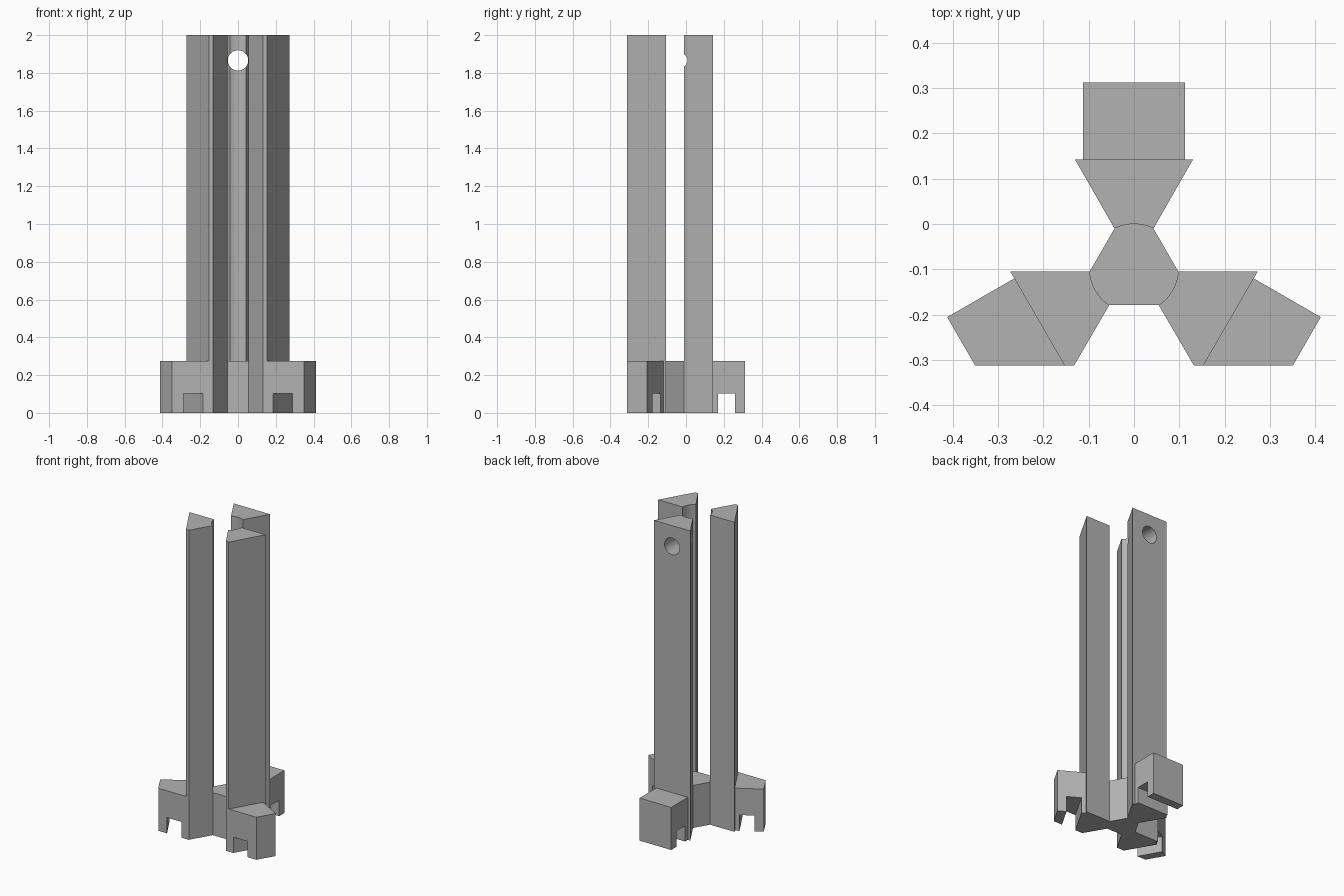
import bpy, bmesh
from math import radians, sin, cos, asin
from mathutils import Matrix, Vector

cube = bpy.data.objects.get("Cube")
if cube:
    bpy.data.objects.remove(cube, do_unlink=True)

HUB_Y = -0.098        # axis of the three-way symmetry
FRONT_Y = -0.313      # front arms are trimmed flat here
BORE = 0.098          # radius of the central bore
HALF_IN, HALF_OUT = 0.043, 0.13
POST_R, FOOT_R = 0.24, 0.411
BASE_H, HEIGHT = 0.275, 2.0

grey = bpy.data.materials.new("plain grey")
grey.use_nodes = True
colour = (0.45, 0.45, 0.45, 1)
grey.diffuse_color = colour
grey.node_tree.nodes["Principled BSDF"].inputs["Base Color"].default_value = colour


def arm_matrix(angle):
    return Matrix.Translation((0, HUB_Y, 0)) @ Matrix.Rotation(radians(angle), 4, "Z")


def extrude_part(name, outline, direction, angle=0):
    """Extrude a flat outline, turn it about the hub and trim the front."""
    bm = bmesh.new()
    face = bm.faces.new([bm.verts.new(p) for p in outline])
    out = bmesh.ops.extrude_face_region(bm, geom=[face])
    verts = [v for v in out["geom"] if isinstance(v, bmesh.types.BMVert)]
    bmesh.ops.translate(bm, verts=verts, vec=Vector(direction))
    bm.transform(arm_matrix(angle))
    cut = bmesh.ops.bisect_plane(
        bm, geom=bm.verts[:] + bm.edges[:] + bm.faces[:],
        plane_co=(0, FRONT_Y, 0), plane_no=(0, -1, 0), clear_outer=True)
    rim = [e for e in cut["geom_cut"] if isinstance(e, bmesh.types.BMEdge)]
    if rim and angle:
        bmesh.ops.holes_fill(bm, edges=[e for e in bm.edges if e.is_boundary], sides=0)
    bmesh.ops.recalc_face_normals(bm, faces=bm.faces[:])
    mesh = bpy.data.meshes.new(name)
    bm.to_mesh(mesh)
    bm.free()
    mesh.materials.append(grey)
    obj = bpy.data.objects.new(name, mesh)
    bpy.context.collection.objects.link(obj)
    return obj


# Curved inner face shared by the hub and the posts, from -x to +x
spread = asin(HALF_IN / BORE)
arc = [Vector((BORE * sin(a), BORE * cos(a), 0))
       for a in (spread * (i / 4 - 1) for i in range(9))]

# Central hub
hub_outline = [Matrix.Rotation(radians(-turn), 4, "Z") @ p
               for turn in (0, 120, 240) for p in arc]
extrude_part("hub", hub_outline, (0, 0, BASE_H))

# Tapered posts and notched feet
post_outline = arc + [Vector((HALF_OUT, POST_R, 0)), Vector((-HALF_OUT, POST_R, 0))]
half, n0, n1, nz = 0.113, 0.268, 0.357, 0.102
foot_outline = [(-half, r, z) for r, z in (
    (POST_R, 0), (n0, 0), (n0, nz), (n1, nz), (n1, 0),
    (FOOT_R, 0), (FOOT_R, BASE_H), (POST_R, BASE_H))]
posts = {}
for side, angle in (("back", 0), ("left", -120), ("right", 120)):
    posts[side] = extrude_part(side + "_post", post_outline, (0, 0, HEIGHT), angle)
    extrude_part(side + "_foot", foot_outline, (2 * half, 0, 0), angle)

# Round hole through the top of the back post
bpy.ops.mesh.primitive_cylinder_add(
    vertices=48, radius=0.054, depth=0.6, location=(0, 0.07, 1.866),
    rotation=(radians(90), 0, 0))
cutter = bpy.context.object
cutter.name = "hole_cutter"
cutter.hide_render = True
cutter.data.materials.append(grey)
hole = posts["back"].modifiers.new("hole", "BOOLEAN")
hole.operation = "DIFFERENCE"
hole.solver = "EXACT"
hole.object = cutter
bpy.context.view_layer.objects.active = posts["back"]
bpy.ops.object.modifier_apply(modifier="hole")
bpy.data.objects.remove(cutter, do_unlink=True)

# Smooth the hole and bore, keep hard edges
bpy.ops.object.select_all(action="DESELECT")
for post in posts.values():
    post.select_set(True)
bpy.ops.object.shade_smooth_by_angle(angle=radians(30))
